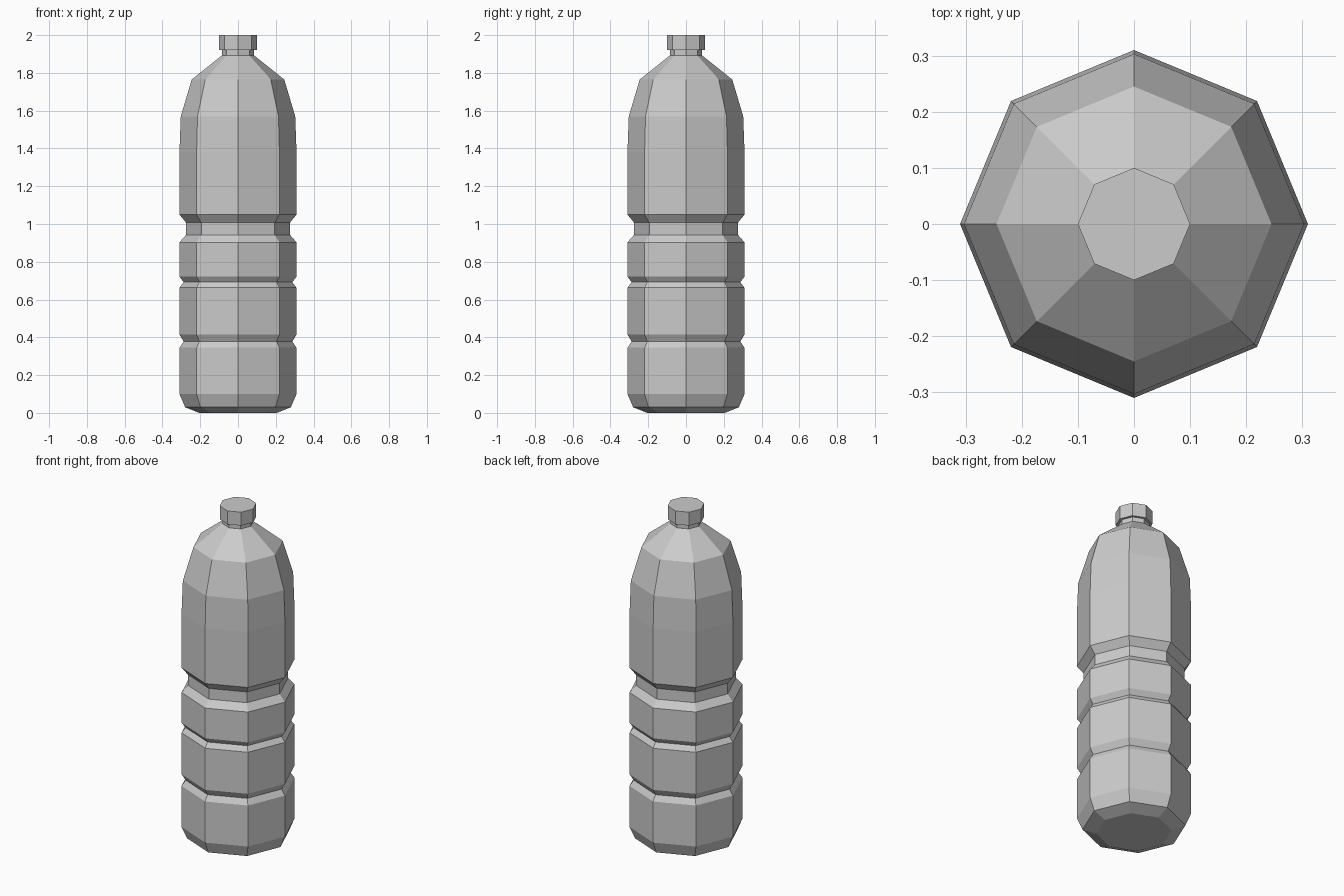
import bpy
import bmesh
from math import cos, sin, pi

default = bpy.data.objects.get("Cube")
if default:
    bpy.data.objects.remove(default, do_unlink=True)

SIDES = 8

grey = bpy.data.materials.new("plain grey")
colour = (0.6, 0.6, 0.6, 1)
grey.use_nodes = True
grey.diffuse_color = colour
grey.node_tree.nodes["Principled BSDF"].inputs["Base Color"].default_value = colour


def lathe(name, profile):
    """Revolve (radius, height) pairs into a closed, flat-shaded solid."""
    bm = bmesh.new()
    rings = []
    for r, z in profile:
        rings.append([bm.verts.new((r * cos(2 * pi * i / SIDES),
                                    r * sin(2 * pi * i / SIDES), z))
                      for i in range(SIDES)])
    for low, high in zip(rings, rings[1:]):
        for i in range(SIDES):
            j = (i + 1) % SIDES
            bm.faces.new((low[i], low[j], high[j], high[i]))
    bm.faces.new(rings[0][::-1])
    bm.faces.new(rings[-1])
    mesh = bpy.data.meshes.new(name)
    bm.to_mesh(mesh)
    bm.free()
    mesh.materials.append(grey)
    obj = bpy.data.objects.new(name, mesh)
    bpy.context.collection.objects.link(obj)
    return obj


# Bottle body: base, two narrow grooves, wide waist, shoulder
R = 0.31
base = [(0.205, 0), (0.28, 0.03), (R, 0.1)]
grooves = [(R, 0.345), (0.288, 0.378), (R, 0.415),
           (R, 0.663), (0.288, 0.692), (R, 0.722)]
waist = [(R, 0.903), (0.275, 0.943), (0.275, 1.007), (R, 1.05)]
shoulder = [(R, 1.38), (0.303, 1.57), (0.245, 1.765), (0.085, 1.893)]
neck = [(0.085, 1.925)]
lathe("bottle_body", base + grooves + waist + shoulder + neck)

# Screw cap
lathe("cap", [(0.1, 1.92), (0.1, 2.0)])
